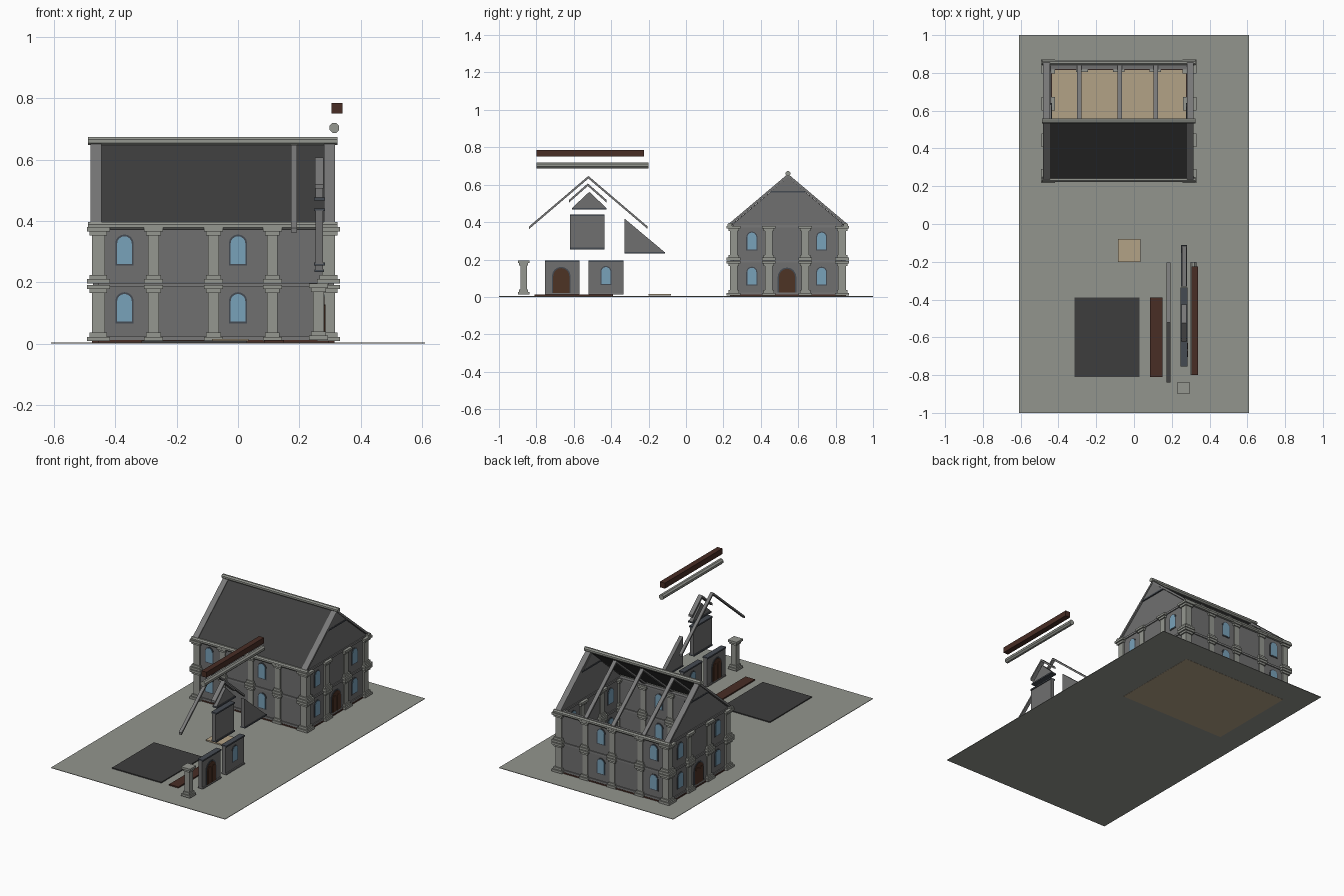
import bpy, bmesh, math

if "Cube" in bpy.data.objects:
    bpy.data.objects.remove(bpy.data.objects["Cube"])


def mat(name, r, g, b):
    m = bpy.data.materials.new(name)
    m.diffuse_color = (r, g, b, 1)
    m.use_nodes = True
    m.node_tree.nodes["Principled BSDF"].inputs["Base Color"].default_value = m.diffuse_color
    return m


GROUND = mat("ground_grey", 0.29, 0.30, 0.27)
STONE = mat("pale_stone", 0.30, 0.31, 0.28)
WALL = mat("wall_grey", 0.16, 0.16, 0.16)
RAFTER = mat("rafter_grey", 0.19, 0.19, 0.19)
ROOF = mat("roof_dark", 0.048, 0.048, 0.048)
GLASS = mat("window_blue", 0.19, 0.36, 0.49)
FRAME = mat("frame_dark", 0.06, 0.07, 0.085)
DOOR = mat("door_brown", 0.075, 0.033, 0.018)
BEAM = mat("beam_brown", 0.065, 0.026, 0.018)
TAN = mat("floor_tan", 0.45, 0.36, 0.24)


def prism(name, pts, axis, a, b, m):
    """Extrude a 2D outline along an axis: x takes (y,z), y takes (x,z), z takes (x,y)."""
    place = {'x': lambda u, v, t: (t, u, v), 'y': lambda u, v, t: (u, t, v),
             'z': lambda u, v, t: (u, v, t)}[axis]
    bm = bmesh.new()
    lo = [bm.verts.new(place(u, v, a)) for u, v in pts]
    hi = [bm.verts.new(place(u, v, b)) for u, v in pts]
    bm.faces.new(lo)
    bm.faces.new(hi[::-1])
    n = len(pts)
    for i in range(n):
        j = (i + 1) % n
        bm.faces.new((lo[i], hi[i], hi[j], lo[j]))
    bmesh.ops.recalc_face_normals(bm, faces=bm.faces)
    me = bpy.data.meshes.new(name)
    bm.to_mesh(me)
    bm.free()
    me.materials.append(m)
    ob = bpy.data.objects.new(name, me)
    bpy.context.collection.objects.link(ob)
    return ob


def box(name, x0, x1, y0, y1, z0, z1, m):
    return prism(name, [(x0, y0), (x1, y0), (x1, y1), (x0, y1)], 'z', z0, z1, m)


def arch(c, w, z0, z1):
    r = w / 2
    top = [(c + r * math.cos(t * math.pi / 8), z1 - r + r * math.sin(t * math.pi / 8))
           for t in range(9)]
    return [(c - r, z0), (c + r, z0)] + top


def octagon(u, v, r):
    return [(u + r * math.cos((k + .5) * math.pi / 4), v + r * math.sin((k + .5) * math.pi / 4))
            for k in range(8)]


def column(x, y, z, k=1.0):
    """Square pillar with stepped base and capital."""
    for part, h, z0, z1 in (("base", .031, 0, .014), ("base_step", .024, .014, .028),
                            ("shaft", .0175, .028, .157), ("capital_step", .024, .157, .170),
                            ("capital", .031, .170, .184)):
        h *= k
        box("column_" + part, x - h, x + h, y - h, y + h, z + z0, z + z1, STONE)


def window(c, at, z, axis):
    prism("window_frame", arch(c, .060, z + .050, z + .152), axis, at - .015, at + .015, FRAME)
    prism("window_glass", arch(c, .048, z + .056, z + .146), axis, at - .017, at + .017, GLASS)


def door(c, at, z, axis):
    prism("door_frame", arch(c, .100, z, z + .145), axis, at - .015, at + .015, FRAME)
    prism("door_panel", arch(c, .086, z, z + .138), axis, at - .017, at + .017, DOOR)
    for s in (-1, 1):
        prism("door_leaf", arch(c + s * .020, .033, z + .012, z + .112), axis,
              at - .020, at + .020, DOOR)


def chevron(y, z, half, drop, t):
    """Inverted V outline; z is the top of the apex."""
    return [(y - half, z - drop), (y, z), (y + half, z - drop),
            (y + half, z - drop - t), (y, z - t), (y - half, z - drop - t)]


# Ground and house floor
box("ground", -.61, .61, -1, 1, .001, .004, GROUND)
XL, XR, YF, YB = -.455, .295, .255, .835
YM = (YF + YB) / 2
box("house_floor", XL, XR, YF, YB, 0, .008, TAN)

# Walls, sills and storey bands
T = .012
for y in (YF, YB):
    box("long_wall", XL, XR, y - T, y + T, .012, .385, WALL)
    box("sill", XL, XR, y - .02, y + .02, .003, .012, BEAM)
for x in (XL, XR):
    box("end_wall", x - T, x + T, YF, YB, .012, .385, WALL)
    box("sill", x - .02, x + .02, YF, YB, .003, .012, BEAM)
for z in (.012, .185, .372):
    for y in (YF, YB):
        box("wall_band", XL, XR, y - .018, y + .018, z, z + .013, RAFTER)
    for x in (XL, XR):
        box("wall_band", x - .018, x + .018, YF, YB, z, z + .013, RAFTER)

# Columns, windows and doors on both storeys
xs = [-.455, -.275, -.08, .112, .295]
for z in (.008, .196):
    for y in (YF, YB):
        for i, x in enumerate(xs):
            column(x, y, z, 1.2 if i in (0, 4) else 1)
        for x in (-.37, 0):
            window(x, y, z + .008, 'y')
    for x in (XL, XR):
        for y in (.443, .637):
            column(x, y, z, 1.15)
        for y in (.352, .725):
            window(y, x, z + .002, 'x')
for x in (XL, XR):
    door(.54, x, .012, 'x')

# Gables with a small pediment at the peak
for x in (XL, XR):
    prism("gable_wall", [(YM - .30, .385), (YM + .30, .385), (YM, .64)], 'x', x - T, x + T, WALL)
    prism("gable_peak", [(YM - .09, .565), (YM + .09, .565), (YM, .642)], 'x',
          x - .018, x + .018, WALL)
    box("gable_peak_band", x - .02, x + .02, YM - .095, YM + .095, .558, .567, FRAME)

# Rafters: wide pairs at the ends, thin ones inside
for x in (XL - .008, XR + .003):
    prism("end_rafter", chevron(YM, .658, .32, .270, .016), 'x', x - .018, x + .018, RAFTER)
for x in (-.29, -.075, .115):
    prism("inner_rafter", chevron(YM, .640, .305, .257, .014), 'x', x - .012, x + .012, RAFTER)

# Roof covering on the front slope only
prism("roof_panel", [(YM - .315, .387), (YM, .652), (YM, .642), (YM - .315, .377)], 'x',
      XL, XR, ROOF)

# Ridge and eaves beams
prism("ridge_beam", octagon(YM, .660, .014), 'x', -.488, .325, STONE)
for y in (YF - .020, YB + .020):
    prism("eaves_beam", octagon(y, .384, .013), 'x', -.488, .325, STONE)

# Loose spare parts in front of the house
column(.262, -.868, .012)
X = .265
for y0, y1, name in ((-.755, -.57, "spare_door_wall"), (-.52, -.335, "spare_window_wall")):
    box(name, X - T, X + T, y0, y1, .014, .188, WALL)
    for z in (.012, .186):
        box(name + "_band", X - .018, X + .018, y0, y1, z, z + .009, FRAME if z > .1 else RAFTER)
door(-.667, X, .016, 'x')
window(-.428, X, .014, 'x')
box("spare_upper_wall", X - T, X + T, -.62, -.435, .26, .434, WALL)
for z in (.255, .432):
    box("spare_upper_band", X - .018, X + .018, -.62, -.435, z, z + .009, FRAME)
prism("spare_peak", [(-.61, .475), (-.425, .475), (-.517, .562)], 'x', X - T, X + T, WALL)
box("spare_peak_band", X - .018, X + .018, -.61, -.425, .467, .476, FRAME)
prism("spare_wedge", [(-.33, .24), (-.115, .24), (-.33, .42)], 'x', X - T, X + T, WALL)
box("spare_wedge_band", X - .016, X + .016, -.33, -.112, .233, .241, FRAME)
prism("spare_small_rafter", chevron(-.525, .607, .10, .088, .014), 'x', X - .014, X + .014, RAFTER)
prism("spare_large_rafter", chevron(-.522, .647, .317, .270, .014), 'x', .173, .193, RAFTER)
box("spare_floor_tile", -.085, .035, -.20, -.08, .008, .016, TAN)
box("spare_roof_panel", -.315, .03, -.81, -.39, .004, .010, ROOF)
box("spare_plank", .085, .15, -.81, -.39, .004, .012, BEAM)
box("spare_brown_beam", .305, .34, -.80, -.225, .75, .785, BEAM)
prism("spare_round_beam", [(u, v) for u, v in octagon(.314, .703, .017)], 'y', -.80, -.20, STONE)
